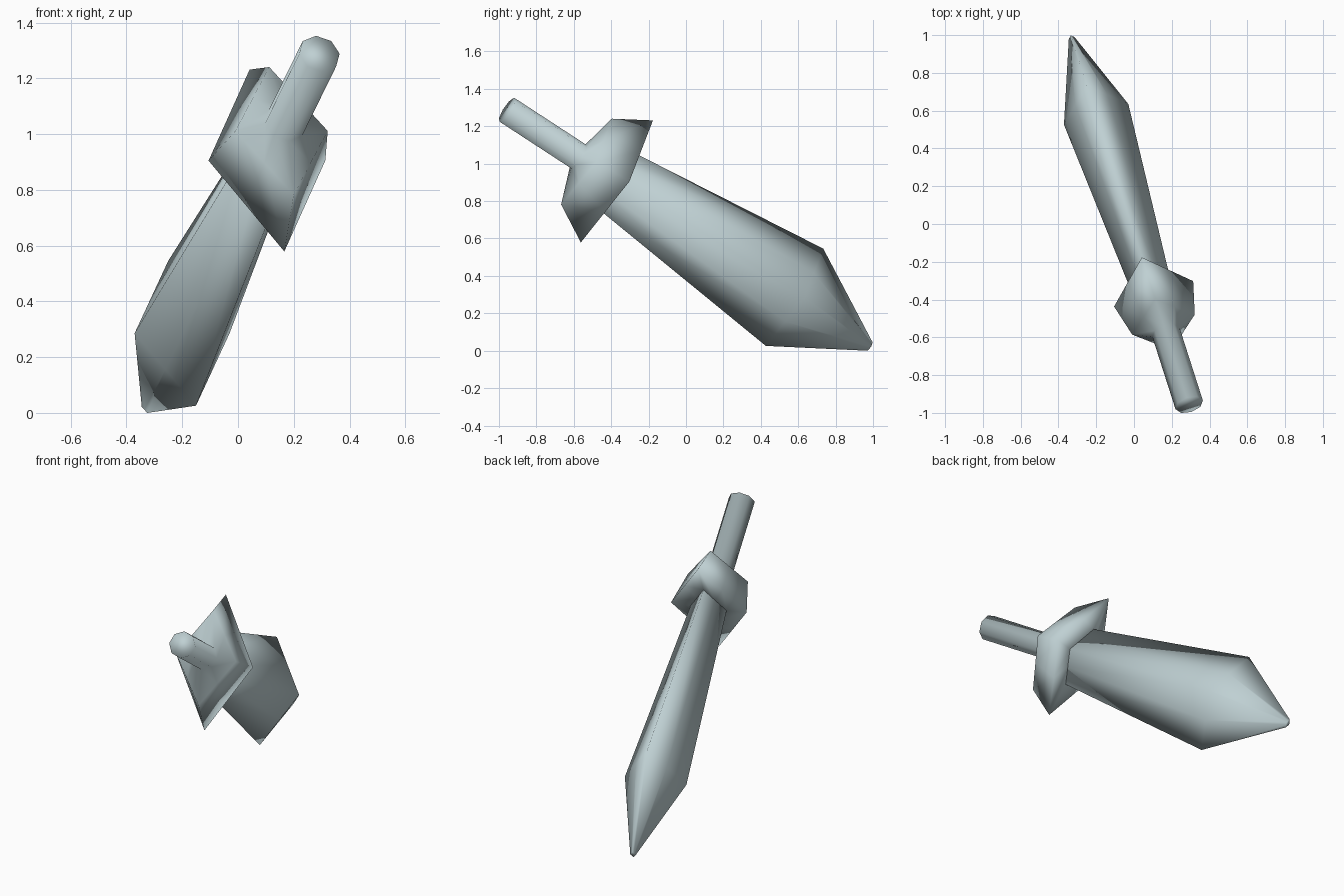
import bpy, bmesh, math
from mathutils import Vector

if "Cube" in bpy.data.objects:
    bpy.data.objects.remove(bpy.data.objects["Cube"])

# Sword axis runs from the handle end to the blade tip
START = Vector((0.292, -0.957, 1.288))
TIP = Vector((-0.33, 0.985, 0.022))
AXIS = (TIP - START).normalized()
SIDE = Vector((0.95, 0.307, 0.0))            # thickness direction
SIDE = (SIDE - AXIS * SIDE.dot(AXIS)).normalized()
EDGE = SIDE.cross(AXIS).normalized()         # cutting edge direction
if EDGE.z < 0:
    EDGE = -EDGE
LENGTH = (TIP - START).length

steel = bpy.data.materials.new("pale_steel")
steel.diffuse_color = (0.52, 0.63, 0.65, 1)
steel.use_nodes = True
steel.node_tree.nodes["Principled BSDF"].inputs["Base Color"].default_value = steel.diffuse_color


def corner(a, b, k):
    """Offset of corner k of a four-sided diamond section."""
    t = math.pi / 2 * k
    return SIDE * a * math.cos(t) + EDGE * b * math.sin(t)


def loft(name, sections):
    """Skin eight-point rings: (distance, half thickness, half width, shape)."""
    bm = bmesh.new()
    rings = []
    for s, a, b, shape in sections:
        ring = []
        for i in range(8):
            if shape == "round":
                t = math.pi / 4 * i
                off = SIDE * a * math.cos(t) + EDGE * b * math.sin(t)
            else:
                off = (corner(a, b, i // 2) + corner(a, b, (i + 1) // 2)) / 2
            ring.append(bm.verts.new(START + AXIS * s + off))
        rings.append(ring)
    for r0, r1 in zip(rings, rings[1:]):
        for i in range(8):
            j = (i + 1) % 8
            bm.faces.new((r0[i], r0[j], r1[j], r1[i]))
    bm.faces.new(rings[0])
    bm.faces.new(rings[-1])
    bmesh.ops.recalc_face_normals(bm, faces=bm.faces[:])
    for f in bm.faces:
        f.smooth = True
    mesh = bpy.data.meshes.new(name)
    bm.to_mesh(mesh)
    bm.free()
    mesh.materials.append(steel)
    ob = bpy.data.objects.new(name, mesh)
    bpy.context.collection.objects.link(ob)
    return ob


# Octagonal grip flowing into the diamond guard
loft("handle_and_guard", [
    (0.0, 0.076, 0.076, "round"),
    (0.472, 0.076, 0.076, "round"),
    (0.525, 0.174, 0.27, "diamond"),
    (0.726, 0.22, 0.384, "diamond"),
    (0.732, 0.104, 0.181, "diamond"),
])

# Diamond-section blade, widest near the point
loft("blade", [
    (0.715, 0.104, 0.180, "diamond"),
    (1.90, 0.179, 0.306, "diamond"),
    (LENGTH, 0.016, 0.026, "diamond"),
])
